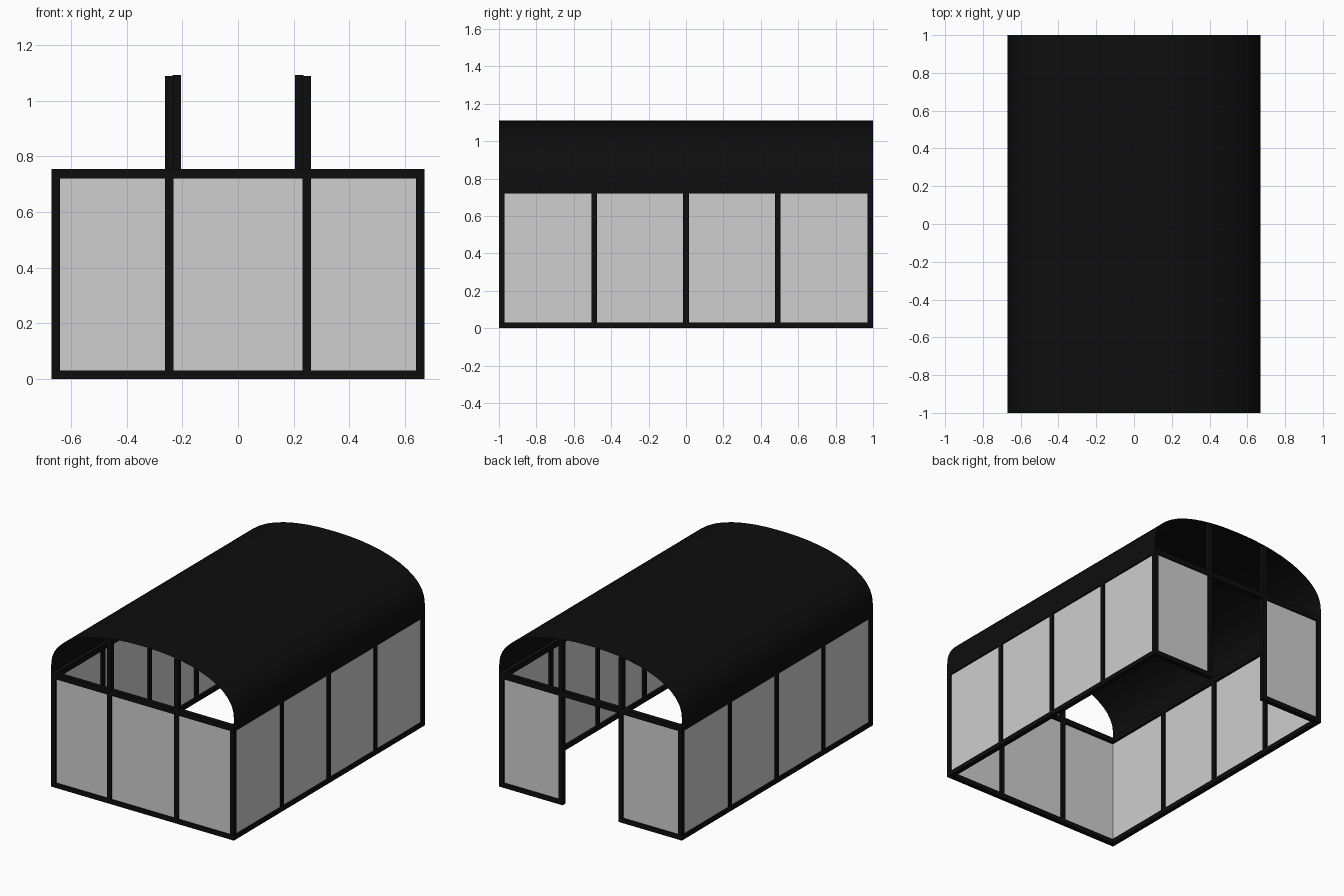
import bpy
import bmesh
import math

cube = bpy.data.objects.get("Cube")
if cube:
    bpy.data.objects.remove(cube)


def material(name, value):
    mat = bpy.data.materials.new(name)
    mat.use_nodes = True
    color = (value, value, value, 1)
    mat.diffuse_color = color
    mat.node_tree.nodes["Principled BSDF"].inputs["Base Color"].default_value = color
    return mat


black = material("black_frame", 0.0042)
grey = material("light_grey_panel", 0.62)

W, L = 0.67, 1.0          # half width and half length
BAR = 0.03                # frame bar size
RAIL_LOW, RAIL_TOP = 0.72, 0.755
SKIN = 0.01               # depth of the panels behind the outer face


def box(name, x, y, z, mat):
    """Box from (min, max) ranges on each axis."""
    bm = bmesh.new()
    bmesh.ops.create_cube(bm, size=1)
    for v in bm.verts:
        for i, (a, b) in enumerate((x, y, z)):
            v.co[i] = a if v.co[i] < 0 else b
    mesh = bpy.data.meshes.new(name)
    bm.to_mesh(mesh)
    bm.free()
    mesh.materials.append(mat)
    obj = bpy.data.objects.new(name, mesh)
    bpy.context.collection.objects.link(obj)
    return obj


def span(a, b, sign):
    """Range mirrored to the given side."""
    return (a, b) if sign > 0 else (-b, -a)


def arch_height(x):
    return 0.81 + 0.30 * (1 - (abs(x) / W) ** 2.2) ** (1 / 2.2)


full = (0, RAIL_TOP)
bottom, top = (0, BAR), (RAIL_LOW, RAIL_TOP)
glass = (BAR / 2, RAIL_LOW + BAR / 2)

# Long side walls
for s, side in ((1, "left"), (-1, "right")):
    bar_x = span(W - BAR, W, s)
    box(side + "_bottom_rail", bar_x, (-L, L), bottom, black)
    box(side + "_top_rail", bar_x, (-L, L), top, black)
    for i in (-1, 0, 1):
        y = 0.49 * i
        box(side + "_wall_post", bar_x, (y - BAR / 2, y + BAR / 2), full, black)
    box(side + "_wall_panel", span(W - SKIN - 0.005, W - SKIN, s),
        (-L + SKIN, L - SKIN), glass, grey)

# Corner posts, as two flat strips each
for sx in (-1, 1):
    for sy in (-1, 1):
        box("corner_strip_end", span(W - BAR, W, sx), span(L - SKIN, L, sy), full, black)
        box("corner_strip_side", span(W - SKIN, W, sx), span(L - BAR, L, sy), full, black)

# End walls: closed front, open doorway in the back
for sy, end, inner in ((-1, "front", 0.232), (1, "back", 0.205)):
    bar_y = span(L - BAR, L, sy)
    skin_y = span(L - SKIN - 0.005, L - SKIN, sy)
    box(end + "_top_rail", (-W, W), bar_y, top, black)
    for sx in (-1, 1):
        outer = inner + BAR
        height = arch_height(outer) - 0.003
        box(end + "_tall_post", span(inner, outer, sx), bar_y, (0, height), black)
        if end == "back":
            box("back_bottom_rail", span(inner, W, sx), bar_y, bottom, black)
            box("back_panel", span(inner + 0.01, W - SKIN, sx), skin_y, glass, grey)
    if end == "front":
        box("front_bottom_rail", (-W, W), bar_y, bottom, black)
        box("front_panel", (-W + SKIN, W - SKIN), skin_y, glass, grey)

# Arched roof sheet
bm = bmesh.new()
steps = 24
profile = [(W, RAIL_LOW)]
for i in range(steps + 1):
    c = math.cos(math.pi * i / steps)
    x = math.copysign(W * abs(c) ** (2 / 2.2), c)
    profile.append((x, arch_height(min(abs(x), W))))
profile.append((-W, RAIL_LOW))
rows = [[bm.verts.new((x, y, z)) for x, z in profile] for y in (-L, L)]
for i in range(len(profile) - 1):
    bm.faces.new((rows[0][i], rows[1][i], rows[1][i + 1], rows[0][i + 1]))
bmesh.ops.recalc_face_normals(bm, faces=bm.faces)
bm.normal_update()
if sum(f.normal.z for f in bm.faces) < 0:
    bmesh.ops.reverse_faces(bm, faces=bm.faces)
mesh = bpy.data.meshes.new("arched_roof")
bm.to_mesh(mesh)
bm.free()
mesh.materials.append(black)
roof = bpy.data.objects.new("arched_roof", mesh)
bpy.context.collection.objects.link(roof)
bpy.ops.object.select_all(action="DESELECT")
roof.select_set(True)
bpy.context.view_layer.objects.active = roof
bpy.ops.object.shade_smooth_by_angle()
